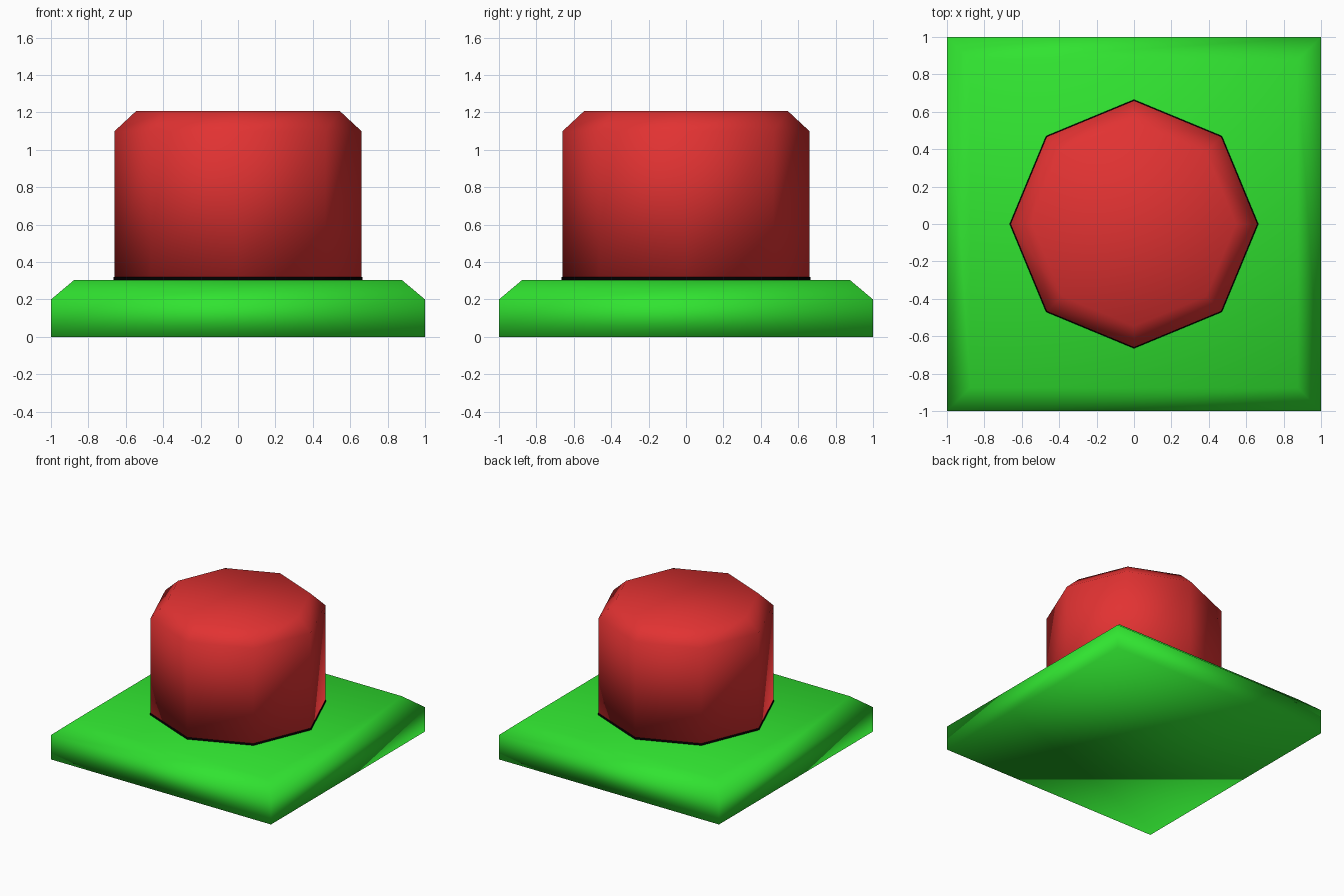
import bpy
import bmesh
from math import cos, sin, pi, sqrt

cube = bpy.data.objects.get("Cube")
if cube:
    bpy.data.objects.remove(cube, do_unlink=True)


def material(name, colour):
    mat = bpy.data.materials.new(name)
    mat.use_nodes = True
    mat.diffuse_color = (*colour, 1)
    bsdf = next(n for n in mat.node_tree.nodes if n.type == "BSDF_PRINCIPLED")
    bsdf.inputs["Base Color"].default_value = (*colour, 1)
    return mat


def stacked_prism(name, sides, turn, rings, mat):
    """Closed, smooth-shaded prism through (radius, height) rings."""
    bm = bmesh.new()
    loops = []
    for radius, z in rings:
        angles = [turn + 2 * pi * i / sides for i in range(sides)]
        loops.append([bm.verts.new((radius * cos(a), radius * sin(a), z)) for a in angles])
    for low, high in zip(loops, loops[1:]):
        for i in range(sides):
            j = (i + 1) % sides
            bm.faces.new((low[i], low[j], high[j], high[i]))
    bm.faces.new(loops[0][::-1])
    bm.faces.new(loops[-1])
    for face in bm.faces:
        face.smooth = True
    mesh = bpy.data.meshes.new(name)
    bm.to_mesh(mesh)
    bm.free()
    mesh.materials.append(mat)
    obj = bpy.data.objects.new(name, mesh)
    bpy.context.collection.objects.link(obj)
    return obj


green = material("green", (0.03, 0.77, 0.03))
red = material("red", (0.76, 0.032, 0.032))
black = material("black", (0.0, 0.0, 0.0))

# Square base with a chamfered top rim
corner = sqrt(2)
stacked_prism("base", 4, pi / 4,
              [(corner, 0), (corner, 0.2), (0.875 * corner, 0.305)], green)

# Thin dark seat beneath the button
stacked_prism("button_seat", 8, 0, [(0.665, 0.3), (0.665, 0.319)], black)

# Octagonal button with a chamfered top rim
stacked_prism("button", 8, 0, [(0.66, 0.319), (0.66, 1.1), (0.545, 1.207)], red)
